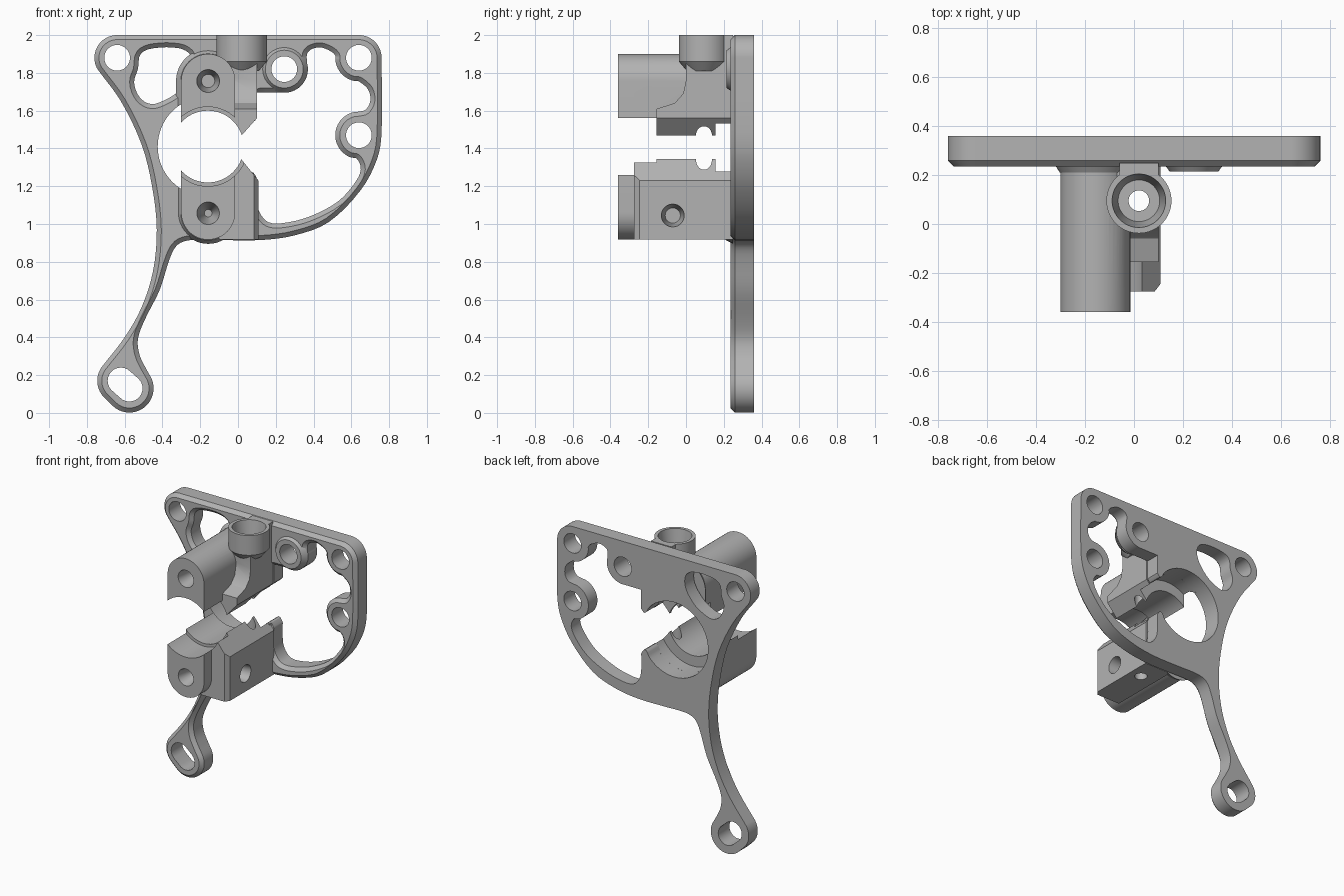
import bpy, bmesh
from math import cos, sin, radians
from mathutils import Vector

if "Cube" in bpy.data.objects:
    bpy.data.objects.remove(bpy.data.objects["Cube"])

grey = bpy.data.materials.new("machined_grey")
grey.use_nodes = True
grey.diffuse_color = (0.45, 0.45, 0.45, 1)
grey.node_tree.nodes["Principled BSDF"].inputs["Base Color"].default_value = grey.diffuse_color

AXES = {
    "x": lambda p, d: (d, p[0], p[1]),
    "y": lambda p, d: (p[0], d, p[1]),
    "z": lambda p, d: (p[0], p[1], d),
}
BORE = (-.16, 1.41)      # x and z of the main bore
TUBE = (.02, .095)       # x and y of the vertical channel


def arc(centre, r, start, end, n=12):
    angles = [radians(start + (end - start) * i / n) for i in range(n + 1)]
    return [(centre[0] + r * cos(a), centre[1] + r * sin(a)) for a in angles]


def circle(centre, r, n=64):
    return arc(centre, r, 0, 360, n)[:-1]


def finish(bm, name):
    bmesh.ops.recalc_face_normals(bm, faces=bm.faces)
    mesh = bpy.data.meshes.new(name)
    bm.to_mesh(mesh)
    bm.free()
    mesh.materials.append(grey)
    obj = bpy.data.objects.new(name, mesh)
    bpy.context.collection.objects.link(obj)
    return obj


def bridge(bm, a, b):
    for i in range(len(a)):
        j = (i + 1) % len(a)
        bm.faces.new((a[i], a[j], b[j], b[i]))


def loft(axis, start, end, loop, end_loop=None):
    """Solid between two matching profiles along an axis."""
    bm = bmesh.new()
    a = [bm.verts.new(AXES[axis](p, start)) for p in loop]
    b = [bm.verts.new(AXES[axis](p, end)) for p in end_loop or loop]
    bm.faces.new(a)
    bm.faces.new(b)
    bridge(bm, a, b)
    return finish(bm, "part")


def cone(axis, start, end, centre, r, r_end=None):
    return loft(axis, start, end, circle(centre, r), circle(centre, r_end or r))


def combine(target, others, operation):
    for other in others:
        mod = target.modifiers.new("cut", "BOOLEAN")
        mod.operation, mod.object, mod.solver = operation, other, "EXACT"
        bpy.context.view_layer.objects.active = target
        bpy.ops.object.modifier_apply(modifier=mod.name)
        bpy.data.objects.remove(other)


def smooth_loop(points, steps=4):
    """Closed smooth curve; a third value on a point makes a sharp corner."""
    out, n = [], len(points)
    pos = [Vector(p[:2]) for p in points]
    tan = [Vector((0, 0)) if len(points[i]) > 2
           else (pos[(i + 1) % n] - pos[i - 1]).normalized() for i in range(n)]
    for i in range(n):
        p, q = pos[i], pos[(i + 1) % n]
        length = (q - p).length
        for k in range(steps):
            t = k / steps
            s = t * t * (3 - 2 * t)
            out.append(p.lerp(q, s) + tan[i] * length * t * (1 - t) ** 2
                       - tan[(i + 1) % n] * length * t * t * (1 - t))
    return out


def oriented(loop, hole):
    area = sum(loop[i - 1][0] * loop[i][1] - loop[i][0] * loop[i - 1][1] for i in range(len(loop)))
    return [Vector(p) for p in (loop if (area > 0) != hole else loop[::-1])]


def inset(loop, amount):
    out = []
    for i, p in enumerate(loop):
        d = (loop[(i + 1) % len(loop)] - loop[i - 1]).normalized()
        keep_sharp = (p - Vector(BORE)).length < .28
        out.append(p if keep_sharp else p + Vector((-d.y, d.x)) * amount)
    return out


# ---- plate: outline, windows and holes, chamfered on the front ----
left_hole, right_hole, lower_hole, boss = (-.64, 1.88), (.64, 1.88), (.64, 1.47), (.245, 1.82)
slot_a, slot_b = (-.62, .17), (-.575, .13)

outline = smooth_loop(
    arc(right_hole, .12, 0, 90) + arc(left_hole, .12, 90, 210)
    + [(-.62, 1.65), (-.51, 1.42), (-.455, 1.2), (-.43, .97), (-.45, .75), (-.51, .56), (-.6, .4)]
    + arc(slot_a, .125, 140, 225) + arc(slot_b, .128, 225, 385)
    + [(-.49, .24), (-.522, .31), (-.53, .39), (-.495, .49), (-.415, .65), (-.36, .82),
       (-.32, .89), (-.25, .915), (-.1, .915), (.12, .915), (.3, .94), (.48, 1.01),
       (.65, 1.18), (.735, 1.34), (.76, 1.48)])
window = smooth_loop([(-.45, 1.93), (-.31, 1.93), (-.25, 1.89), (-.25, 1.8), (-.32, 1.7), (-.39, 1.655),
                      (-.46, 1.635), (-.52, 1.67), (-.55, 1.75), (-.53, 1.82), (-.515, 1.9)])
opening = smooth_loop(
    arc(BORE, .265, -30, -331, 24) + [(.1, 1.56, 1), (.1, 1.695, 1)]
    + arc(boss, .125, 265, 375) + [(.37, 1.91), (.43, 1.935), (.49, 1.915)]
    + arc(right_hole, .125, 175, 270) + [(.69, 1.71), (.7, 1.65), (.675, 1.605)]
    + arc(lower_hole, .125, 90, 265)
    + [(.65, 1.29), (.62, 1.22), (.53, 1.12), (.38, 1.04), (.24, 1.005), (.16, 1.01),
       (.115, 1.06), (.1, 1.12), (.1, 1.24, 1)])
slot = arc(slot_a, .07, 45, 225) + arc(slot_b, .07, 225, 405)

FRONT, BACK, CHAMFER = .235, .36, .024
loops = [(outline, False, CHAMFER), (window, True, CHAMFER), (opening, True, CHAMFER), (slot, True, 0)]
loops += [(circle(c, .068), True, 0) for c in (left_hole, right_hole, lower_hole, boss)]
bm = bmesh.new()
caps = ([], [])
for points, hole, chamfer in loops:
    edge = oriented(points, hole)
    layers = [(edge, BACK), (edge, FRONT + CHAMFER), (inset(edge, chamfer), FRONT)]
    rings = [[bm.verts.new(AXES["y"](p, y)) for p in ring] for ring, y in layers]
    bridge(bm, rings[0], rings[1])
    bridge(bm, rings[1], rings[2])
    for cap, ring in zip(caps, (rings[0], rings[2])):
        cap += [bm.edges.get((ring[i - 1], ring[i])) for i in range(len(ring))]
for cap in caps:
    bmesh.ops.triangle_fill(bm, edges=cap, use_beauty=True, normal=(0, 1, 0))
plate = finish(bm, "bracket_plate")

# ---- raised ring around the middle hole ----
boss_ring = cone("y", .25, .215, boss, .125, .1)
combine(boss_ring, [cone("y", .1, .5, boss, .068)], "DIFFERENCE")
boss_ring.name = "boss_ring"

# ---- clamp blocks ----
JOIN = .25               # depth at which the blocks meet the plate


def tongue(r, top):
    """Half-round profile reaching from the bore to the top or bottom."""
    if top:
        return arc((-.158, 1.757), r, 0, 180, 24) + [(-.158 - r, 1.42), (-.158 + r, 1.42)]
    return arc((-.158, 1.06), r, 180, 360, 24) + [(-.158 + r, 1.4), (-.158 - r, 1.4)]


def bore_cutters():
    gap = [(0, 1.447), (.12, 1.583), (.4, 1.583), (.4, 1.215), (.12, 1.215), (0, 1.365)]
    return [cone("y", -.5, .5, BORE, .19), cone("y", -.5, -.155, BORE, .21),
            cone("y", .155, .5, BORE, .265), loft("y", -.5, .5, gap),
            cone("z", .5, 2.5, TUBE, .042)]


def rect(a, b, c, d):
    return [(a, c), (b, c), (b, d), (a, d)]


# upper clamp with its vertical inlet cup
upper = loft("y", -.36, JOIN, tongue(.143, True))
lug = [(-.155, 1.42), (-.155, 1.61), (-.06, 1.64), (-.015, 1.69), (0, 1.76), (0, 1.87),
       (JOIN, 1.87), (JOIN, 1.42)]
combine(upper, [
    loft("x", -.1, .1, lug),
    loft("y", .21, JOIN, tongue(.145, True), tongue(.17, True)),
    cone("z", 1.86, 2, TUBE, .133),
    cone("z", 1.81, 1.86, TUBE, .09, .133),
    loft("z", 1.75, 2, rect(-.06, .1, .1, JOIN)),
], "UNION")
combine(upper, bore_cutters() + [
    cone("z", 1.84, 2.01, TUBE, .085, .111),
    cone("y", -.37, -.2, (-.158, 1.757), .062, .035),
], "DIFFERENCE")
upper.name = "upper_clamp"

# lower clamp with its side lug
lower = loft("y", -.36, JOIN, tongue(.143, False))
side = [(-.1, -.275), (.085, -.275), (.108, -.245), (.108, JOIN), (-.1, JOIN)]
combine(lower, [
    loft("z", .917, 1.4, side),
    loft("y", .21, JOIN, tongue(.145, False), tongue(.165, False)),
], "UNION")
combine(lower, bore_cutters() + [
    cone("y", -.37, -.2, (-.158, 1.057), .062, .02),
    cone("x", .12, -.05, (-.07, 1.045), .062, .04),
], "DIFFERENCE")
lower.name = "lower_clamp"

# ---- shading ----
bpy.ops.object.select_all(action="DESELECT")
for part in (plate, boss_ring, upper, lower):
    part.select_set(True)
bpy.context.view_layer.objects.active = plate
bpy.ops.object.shade_smooth_by_angle()
